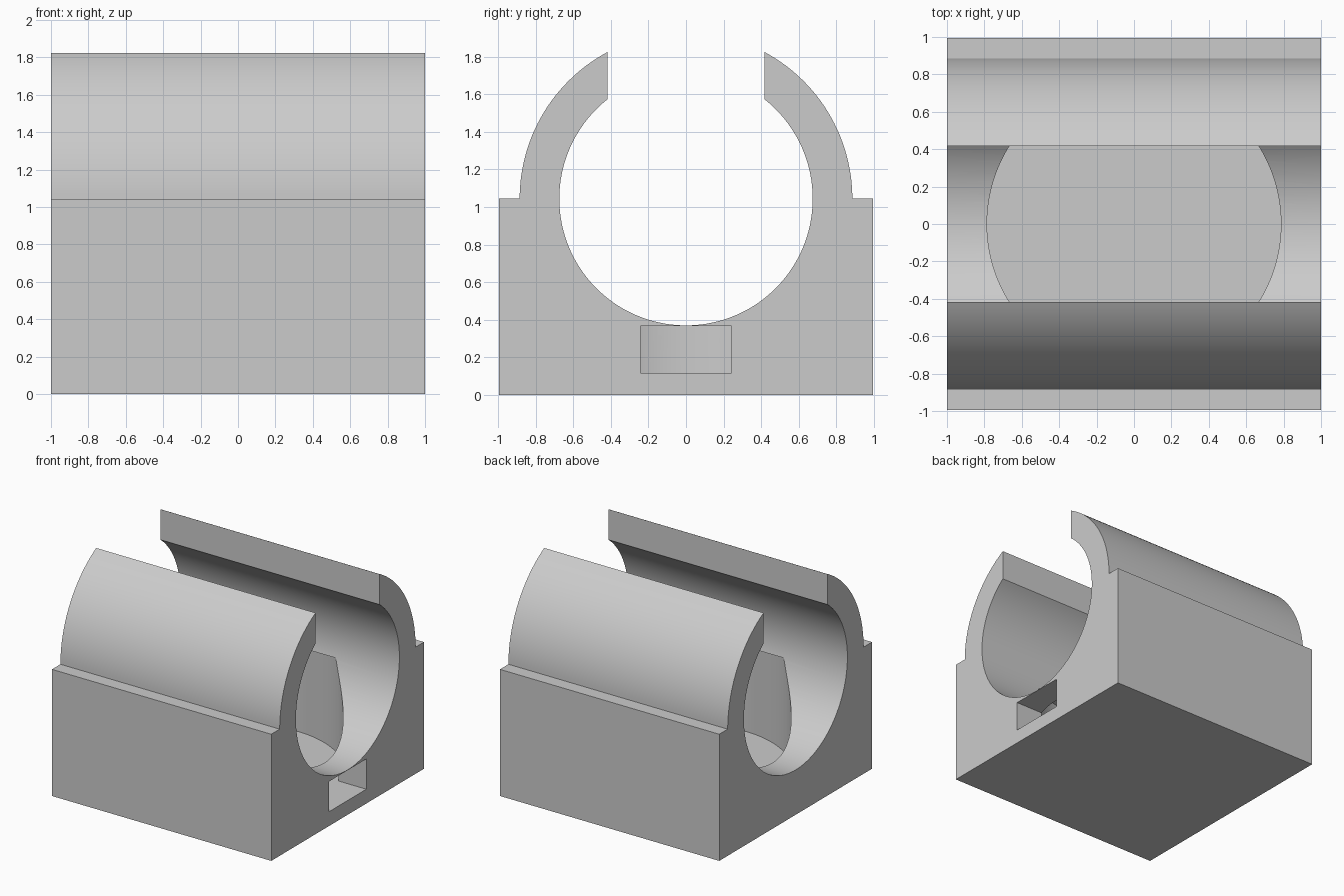
import bpy, bmesh
from math import sin, cos, asin, pi, radians

if "Cube" in bpy.data.objects:
    bpy.data.objects.remove(bpy.data.objects["Cube"], do_unlink=True)

HALF_X, HALF_Y = 1.0, 0.995
AXIS_Z = 1.044            # bore axis and shoulder height
BORE_R, OUTER_R = 0.674, 0.885
GAP = 0.418               # half width of the top opening
POCKET_R, FLOOR_Z, POCKET_TOP = 0.786, 0.118, 0.89

grey = bpy.data.materials.new("plain grey")
grey.use_nodes = True
colour = (0.6, 0.6, 0.6, 1)
grey.diffuse_color = colour
grey.node_tree.nodes["Principled BSDF"].inputs["Base Color"].default_value = colour


def arc(radius, start, end, steps):
    """Points around the bore axis; angles measured from +z towards +y."""
    angles = [start + (end - start) * i / steps for i in range(steps + 1)]
    return [(radius * sin(a), AXIS_Z + radius * cos(a)) for a in angles]


def extrude_profile(name, points, x0, x1):
    bm = bmesh.new()
    face = bm.faces.new([bm.verts.new((x0, y, z)) for y, z in points])
    grown = bmesh.ops.extrude_face_region(bm, geom=[face])["geom"]
    verts = [v for v in grown if isinstance(v, bmesh.types.BMVert)]
    bmesh.ops.translate(bm, verts=verts, vec=(x1 - x0, 0, 0))
    bmesh.ops.recalc_face_normals(bm, faces=bm.faces)
    mesh = bpy.data.meshes.new(name)
    bm.to_mesh(mesh)
    bm.free()
    obj = bpy.data.objects.new(name, mesh)
    bpy.context.collection.objects.link(obj)
    mesh.materials.append(grey)
    return obj


def cut(target, cutter):
    mod = target.modifiers.new("cut", "BOOLEAN")
    mod.operation, mod.solver, mod.object = "DIFFERENCE", "EXACT", cutter
    bpy.context.view_layer.objects.active = target
    bpy.ops.object.modifier_apply(modifier=mod.name)
    bpy.data.objects.remove(cutter, do_unlink=True)


# Clamp body: square base, two curved jaws and an open bore
lip_out, lip_in = asin(GAP / OUTER_R), asin(GAP / BORE_R)
profile = [(-HALF_Y, 0), (HALF_Y, 0), (HALF_Y, AXIS_Z)]
profile += arc(OUTER_R, pi / 2, lip_out, 32)
profile += arc(BORE_R, lip_in, 2 * pi - lip_in, 112)
profile += arc(OUTER_R, -lip_out, -pi / 2, 32)
profile += [(-HALF_Y, AXIS_Z)]
body = extrude_profile("clamp_body", profile, -HALF_X, HALF_X)

# Round pocket sunk through the bore
bpy.ops.mesh.primitive_cylinder_add(
    vertices=128, radius=POCKET_R, depth=POCKET_TOP - FLOOR_Z,
    location=(0, 0, (POCKET_TOP + FLOOR_Z) / 2))
pocket = bpy.context.object
pocket.name = "pocket_cutter"
pocket.hide_render = True
pocket.data.materials.append(grey)
cut(body, pocket)

# Rectangular slot from one end into the pocket
slot_profile = [(-0.243, FLOOR_Z), (0.243, FLOOR_Z), (0.243, 0.367), (-0.243, 0.367)]
slot = extrude_profile("slot_cutter", slot_profile, 0.5, HALF_X + 0.1)
slot.hide_render = True
cut(body, slot)

# Smooth curved walls, crisp edges
bpy.ops.object.select_all(action="DESELECT")
body.select_set(True)
bpy.context.view_layer.objects.active = body
bpy.ops.object.shade_smooth_by_angle(angle=radians(30))
